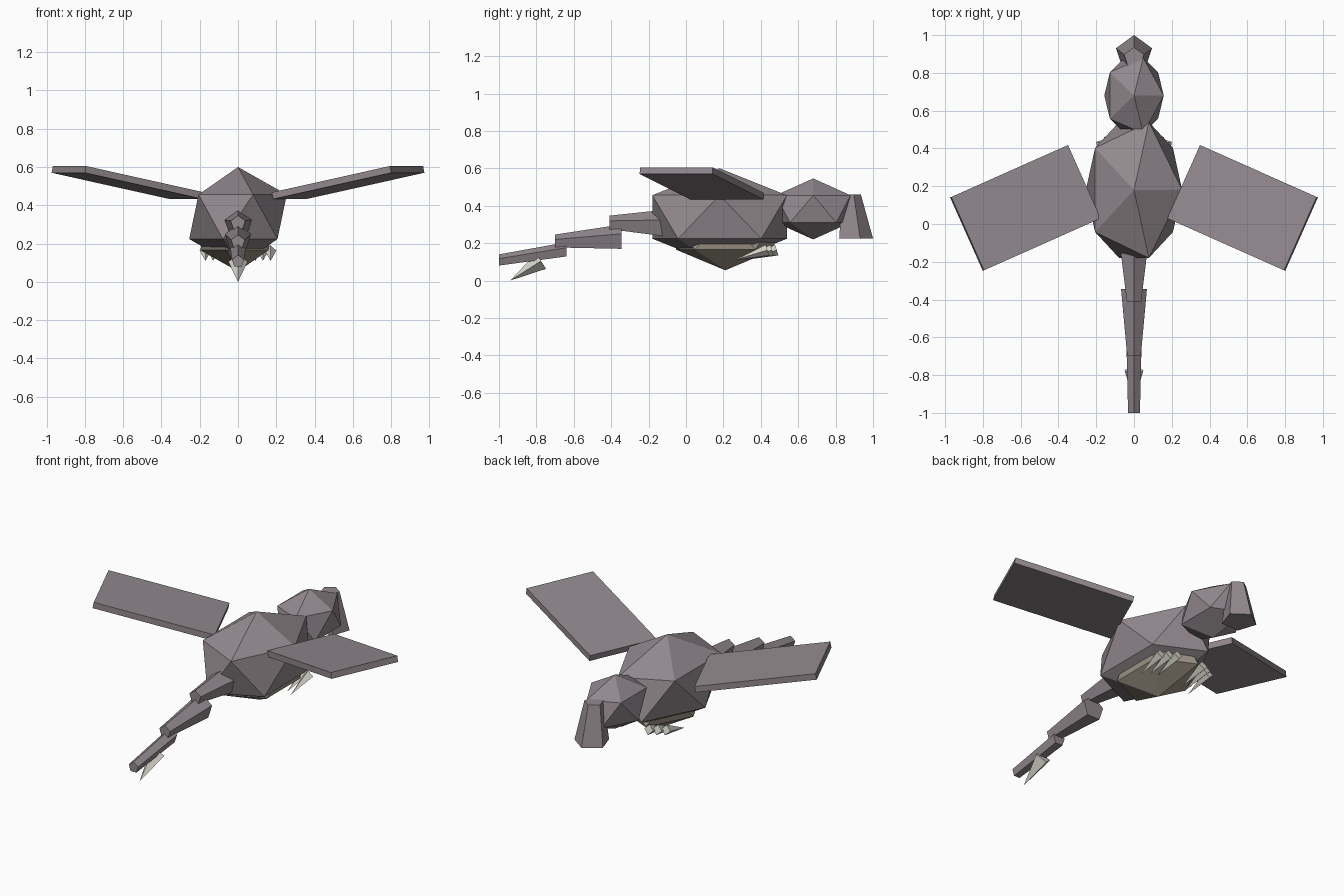
import bpy, bmesh, math
from mathutils import Vector, Matrix

if "Cube" in bpy.data.objects:
    bpy.data.objects.remove(bpy.data.objects["Cube"])


def material(name, rgb):
    m = bpy.data.materials.new(name)
    m.diffuse_color = (*rgb, 1)
    m.use_nodes = True
    m.node_tree.nodes["Principled BSDF"].inputs["Base Color"].default_value = m.diffuse_color
    return m


HIDE = material("hide", (0.29, 0.25, 0.27))
BELLY = material("belly_tan", (0.36, 0.31, 0.25))
HORN = material("horn", (0.68, 0.67, 0.60))


def finish(name, bm, mat):
    bmesh.ops.recalc_face_normals(bm, faces=bm.faces)
    me = bpy.data.meshes.new(name)
    bm.to_mesh(me)
    bm.free()
    me.materials.append(mat)
    ob = bpy.data.objects.new(name, me)
    bpy.context.collection.objects.link(ob)
    return ob


def lump(name, centre, radii, mat):
    """Stretched 20-sided ball."""
    bm = bmesh.new()
    bmesh.ops.create_icosphere(bm, subdivisions=1, radius=1)
    bmesh.ops.scale(bm, vec=radii, verts=bm.verts)
    bmesh.ops.translate(bm, vec=centre, verts=bm.verts)
    return finish(name, bm, mat)


def frustum(name, c0, r0, c1, r1, side_axis, up_axis, mat):
    """Five-sided tapered tube with both end caps in one fixed plane."""
    bm = bmesh.new()
    u, v = Vector(side_axis), Vector(up_axis)
    rings = []
    for c, r in ((c0, r0), (c1, r1)):
        angles = [2 * math.pi * i / 5 for i in range(5)]
        rings.append([bm.verts.new(Vector(c) + r * (u * math.sin(a) + v * math.cos(a)))
                      for a in angles])
    for i in range(5):
        j = (i + 1) % 5
        bm.faces.new((rings[0][i], rings[0][j], rings[1][j], rings[1][i]))
    for ring in rings:
        bm.faces.new(ring)
    return finish(name, bm, mat)


def spike(name, base, tip, radius, mat):
    """Four-sided pointed cone from base to tip."""
    base, tip = Vector(base), Vector(tip)
    d = tip - base
    rot = d.to_track_quat('Z', 'Y').to_matrix().to_4x4()
    bm = bmesh.new()
    bmesh.ops.create_cone(bm, cap_ends=True, segments=4, radius1=radius, radius2=0,
                          depth=d.length,
                          matrix=Matrix.Translation((base + tip) / 2) @ rot)
    return finish(name, bm, mat)


# Body, belly and head
lump("body", (0, 0.18, 0.34), (0.285, 0.423, 0.26), HIDE)
lump("belly", (0, 0.21, 0.255), (0.22, 0.31, 0.20), BELLY)
lump("head", (0, 0.68, 0.383), (0.176, 0.235, 0.163), HIDE)

# Flared snout hanging from the head
frustum("snout", (0, 0.90, 0.225), 0.10, (0, 0.88, 0.46), 0.055,
        (1, 0, 0), (0, 1, 0), HIDE)

# Tail segments: (y, z, radius) at the wide end, then at the narrow end
segments = [((-0.10, 0.30, 0.08), (-0.41, 0.307, 0.04)),
            ((-0.345, 0.228, 0.072), (-0.70, 0.208, 0.038)),
            ((-0.64, 0.163, 0.042), (-1.0, 0.107, 0.033))]
for i, ((y0, z0, r0), (y1, z1, r1)) in enumerate(segments):
    frustum(f"tail_segment_{i + 1}", (0, y0, z0), r0, (0, y1, z1), r1,
            (1, 0, 0), (0, 0, 1), HIDE)

# Stinger under the tail tip
spike("stinger", (0, -0.775, 0.105), (0, -0.94, 0.0), 0.05, HORN)

for side, s in (("right", 1), ("left", -1)):
    # Flat wing, raised toward the tip and swept toward the tail
    bm = bmesh.new()
    place = (Matrix.Translation((s * 0.575, 0.085, 0.519))
             @ Matrix.Rotation(-s * math.radians(24), 4, 'Z')
             @ Matrix.Rotation(-s * math.radians(11.5), 4, 'Y')
             @ Matrix.Diagonal((0.69, 0.425, 0.036, 1)))
    bmesh.ops.create_cube(bm, size=1, matrix=place)
    finish(f"{side}_wing", bm, HIDE)

    # Three claws under the belly
    for i in range(3):
        x, y = s * (0.17 - 0.04 * i), 0.26 + 0.025 * i
        spike(f"{side}_claw_{i + 1}", (x, y + 0.175, 0.163), (x, y, 0.11), 0.03, HORN)
